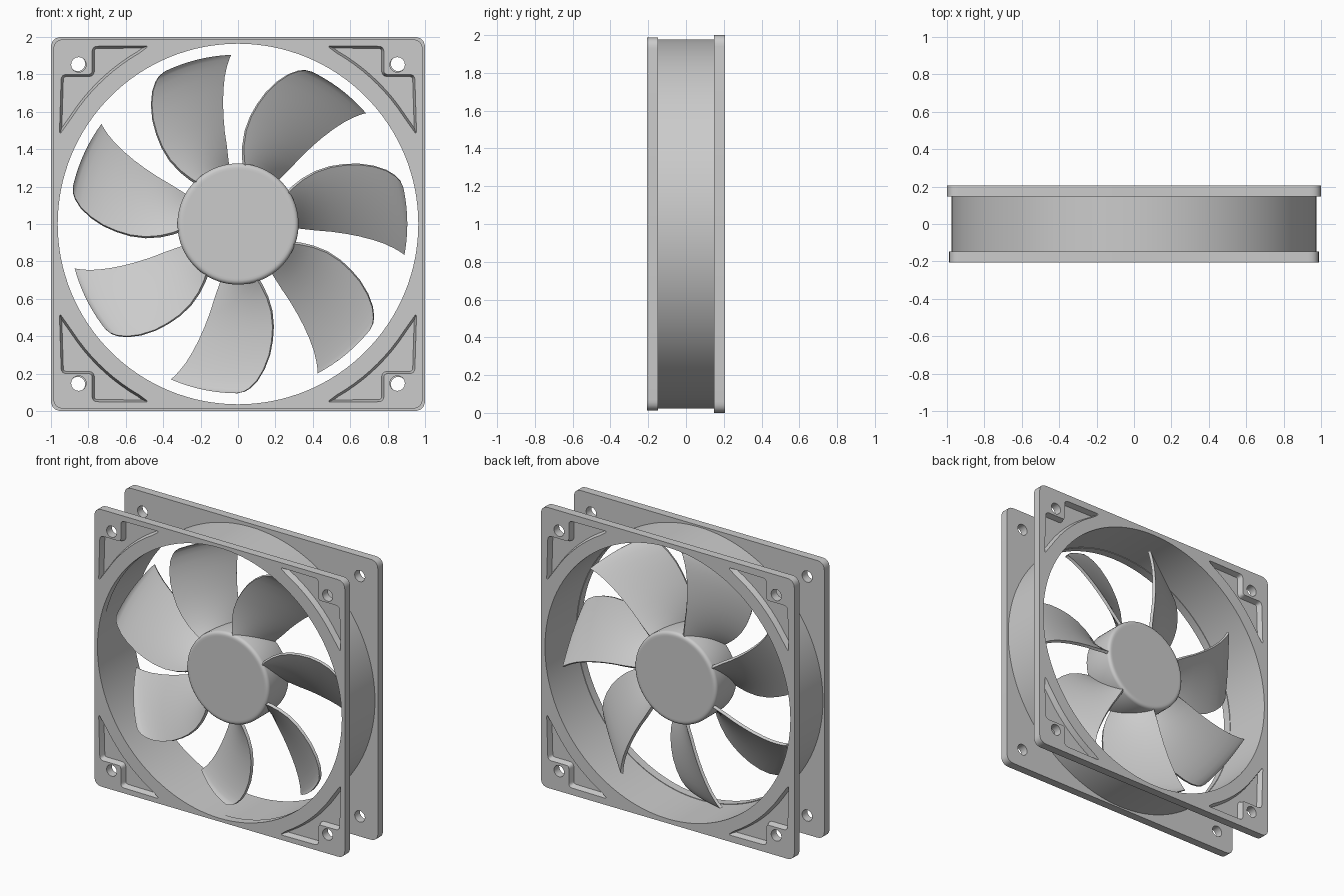
import bpy, bmesh, math
from mathutils import Vector

if "Cube" in bpy.data.objects:
    bpy.data.objects.remove(bpy.data.objects["Cube"])

TAU = 2 * math.pi
ZC = 1.0  # height of the fan axis


def circle(r, n=128, cx=0.0, cz=0.0):
    return [Vector((cx + r * math.cos(TAU * i / n), cz + r * math.sin(TAU * i / n))) for i in range(n)]


def at(pts, y):
    return [(p[0], y, p[1]) for p in pts]


def loft(bm, loops, ring=False, cap_start=True, cap_end=True):
    """Skin closed loops of equal length; return the vertex loops."""
    vs = [[bm.verts.new(p) for p in lp] for lp in loops]
    n = len(vs[0])
    pairs = list(zip(vs, vs[1:])) + ([(vs[-1], vs[0])] if ring else [])
    for a, b in pairs:
        for i in range(n):
            j = (i + 1) % n
            bm.faces.new((a[i], a[j], b[j], b[i]))
    if cap_start and not ring:
        bm.faces.new(vs[0])
    if cap_end and not ring:
        bm.faces.new(vs[-1])
    return vs


def make(name, bm, angle=30):
    bmesh.ops.recalc_face_normals(bm, faces=bm.faces)
    me = bpy.data.meshes.new(name)
    bm.to_mesh(me)
    bm.free()
    ob = bpy.data.objects.new(name, me)
    ob.location.z = ZC
    bpy.context.collection.objects.link(ob)
    bpy.ops.object.select_all(action='DESELECT')
    ob.select_set(True)
    bpy.context.view_layer.objects.active = ob
    bpy.ops.object.shade_smooth_by_angle(angle=math.radians(angle))
    return ob


def rounded(points, n=6):
    """Round the corners of a 2D outline given as (x, z, radius)."""
    out = []
    for i, (x, z, r) in enumerate(points):
        p = Vector((x, z))
        if r == 0:
            out.append(p)
            continue
        a = p + (Vector(points[i - 1][:2]) - p).normalized() * r
        b = p + (Vector(points[(i + 1) % len(points)][:2]) - p).normalized() * r
        for k in range(n + 1):
            t = k / n
            out.append(a * (1 - t) ** 2 + p * 2 * t * (1 - t) + b * t * t)
    return out


def inset(pts, d):
    """Move a counter-clockwise outline inward by d."""
    out = []
    for i, p in enumerate(pts):
        e1 = (p - pts[i - 1]).normalized()
        e2 = (pts[(i + 1) % len(pts)] - p).normalized()
        n1, n2 = Vector((-e1.y, e1.x)), Vector((-e2.y, e2.x))
        m = (n1 + n2).normalized()
        out.append(p + m * d / max(m.dot(n1), 0.5))
    return out


# Corner pocket outline in the upper right quadrant, counter-clockwise
R = 1.055
arc = [(R * math.cos(math.radians(a)), R * math.sin(math.radians(a)), 0)
       for a in range(60, 30, -3)]
pocket = rounded([(0.955, 0.475, 0.025), (0.945, 0.80, 0.03), (0.78, 0.80, 0.02),
                  (0.78, 0.95, 0.03), (0.475, 0.953, 0.025)] + arc)
pocket_floor = inset(pocket, 0.012)


# Square end plates with bore, screw holes and corner pockets
def plate(name, half, y_in, y_out, bore, hole):
    s = 1 if y_out > 0 else -1
    c = 0.06
    outline = rounded([(half, -half, c), (half, half, c), (-half, half, c), (-half, -half, c)])
    through = [outline, circle(bore)]
    bm = bmesh.new()
    quads = [(1, 1), (1, -1), (-1, 1), (-1, -1)]
    through += [circle(0.04, 32, sx * hole, sz * hole) for sx, sz in quads]
    inner, outer = [], []
    for pts in through:
        a, b = loft(bm, [at(pts, y_in), at(pts, y_out)], cap_start=False, cap_end=False)
        inner.append(a)
        outer.append(b)
    for sx, sz in quads:
        rim, _ = loft(bm, [at([(sx * p.x, sz * p.y) for p in pocket], y_out),
                           at([(sx * p.x, sz * p.y) for p in pocket_floor], y_out - s * 0.04)],
                      cap_start=False)
        outer.append(rim)
    # flat faces with holes
    for loops in (inner, outer):
        edges = [bm.edges.get((lp[i - 1], lp[i])) for lp in loops for i in range(len(lp))]
        bmesh.ops.triangle_fill(bm, use_beauty=True, edges=edges, normal=(0, 1, 0))
    make(name, bm)


plate("front_plate", 0.988, -0.148, -0.207, 0.964, 0.852)
plate("back_plate", 1.0, 0.148, 0.207, 0.968, 0.857)

# Round duct between the plates
bm = bmesh.new()
loft(bm, [at(circle(r), y) for r, y in
          ((0.977, -0.148), (0.977, 0.148), (0.968, 0.148), (0.968, -0.148))], ring=True)
make("duct", bm)

# Hub with rounded rims
rim = [(0.29, -0.122), (0.302, -0.122), (0.313, -0.119), (0.321, -0.111), (0.324, -0.100)]
bm = bmesh.new()
loft(bm, [at(circle(r, 96), y) for r, y in rim + [(r, -y) for r, y in reversed(rim)]])
make("hub", bm, 40)

# Swept blade: radius, leading angle, trailing angle
rows = [(0.30, 32, -2.5), (0.35, 34, -3.2), (0.42, 34.8, -3.8), (0.50, 34, -4), (0.58, 31.8, -4.6),
        (0.65, 29.2, -5.3), (0.72, 26.4, -6.2), (0.79, 23, -7.3), (0.845, 19.8, -8.5),
        (0.88, 17, -9.4), (0.897, 15, -9.9), (0.905, 12.5, -10.2)]
N = 16
HALF_T = 0.01


def section(r, lead, trail):
    """Closed blade section lying on a cylinder of radius r."""
    mid = []
    for k in range(N + 1):
        t = k / N
        a = math.radians(lead + (trail - lead) * t)
        mid.append(Vector((r * a, -0.108 + 0.216 * (0.75 * t + 0.25 * t * t))))
    sides = ([], [])
    for k, p in enumerate(mid):
        d = (mid[min(k + 1, N)] - mid[max(k - 1, 0)]).normalized()
        for side, sign in zip(sides, (1, -1)):
            q = p + Vector((-d.y, d.x)) * HALF_T * sign
            side.append((r * math.cos(q.x / r), q.y, r * math.sin(q.x / r)))
    return sides[0] + sides[1][::-1]


bm = bmesh.new()
vs = loft(bm, [section(*row) for row in rows], cap_start=False, cap_end=False)
for lp in (vs[0], vs[-1]):  # root and tip caps
    for k in range(N):
        bm.faces.new((lp[k], lp[k + 1], lp[-2 - k], lp[-1 - k]))
blade = make("blade_1", bm)
for i in range(1, 7):
    ob = bpy.data.objects.new(f"blade_{i + 1}", blade.data)
    ob.location.z = ZC
    ob.rotation_euler.y = TAU * i / 7
    bpy.context.collection.objects.link(ob)
